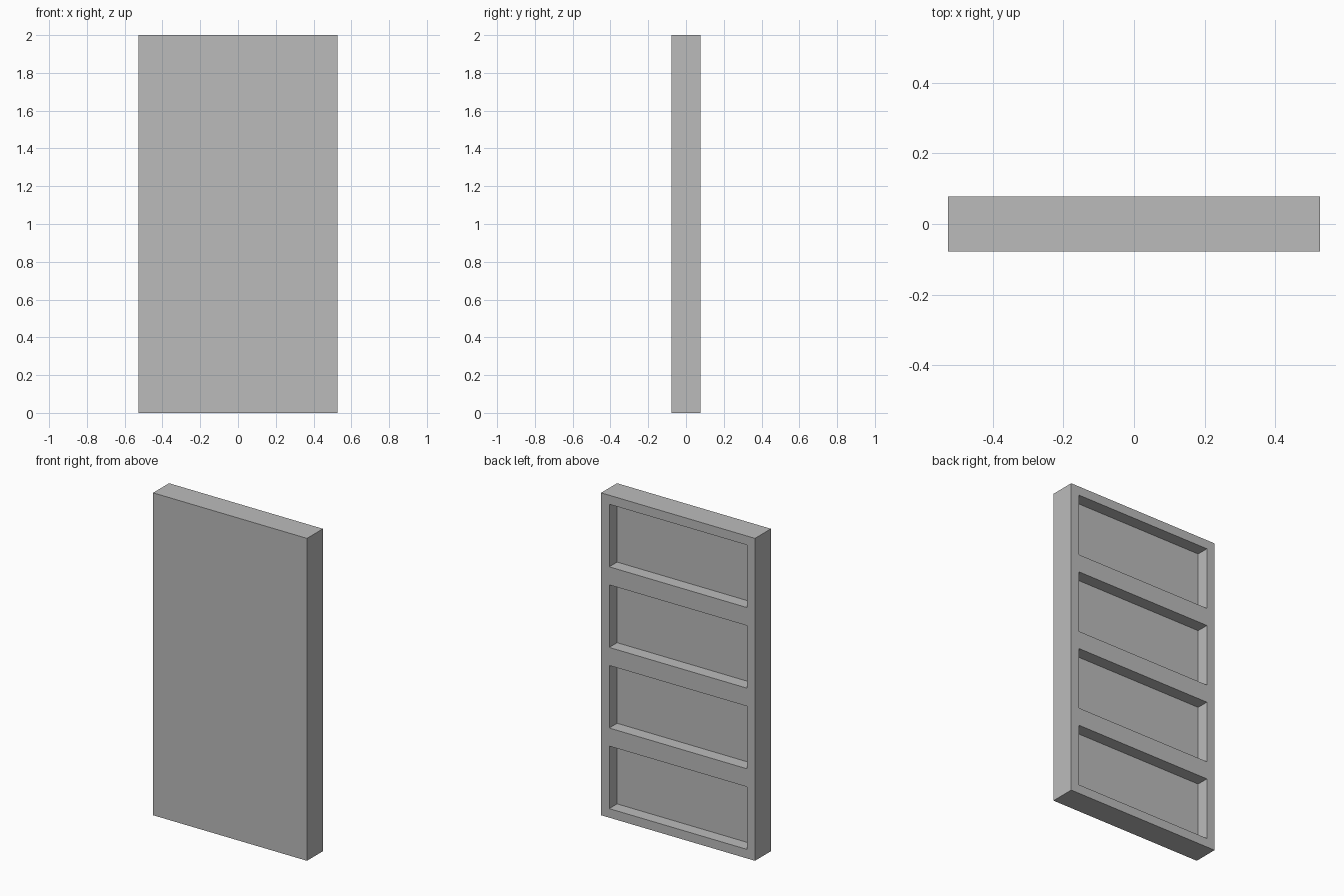
import bpy
import bmesh
from mathutils import Vector, Matrix

cube = bpy.data.objects.get("Cube")
if cube:
    bpy.data.objects.remove(cube, do_unlink=True)

WIDTH, DEPTH, HEIGHT = 1.056, 0.156, 2.0
BAYS = 4
BORDER = 0.056      # frame width around each bay
RECESS = 0.077      # depth of each bay

# Plain grey material
grey = bpy.data.materials.new("plain grey")
grey.use_nodes = True
colour = (0.5, 0.5, 0.5, 1)
grey.diffuse_color = colour
bsdf = next(n for n in grey.node_tree.nodes if n.type == "BSDF_PRINCIPLED")
bsdf.inputs["Base Color"].default_value = colour

# Solid slab standing on the ground
bm = bmesh.new()
bmesh.ops.create_cube(bm, size=1, matrix=Matrix.Translation((0, 0, HEIGHT / 2))
                      @ Matrix.Diagonal((WIDTH, DEPTH, HEIGHT, 1)))

# Split into equal bays by height
for i in range(1, BAYS):
    bmesh.ops.bisect_plane(bm, geom=bm.verts[:] + bm.edges[:] + bm.faces[:],
                           plane_co=(0, 0, HEIGHT * i / BAYS), plane_no=(0, 0, 1))
bm.normal_update()

# Frame each bay on the back, then sink its panel
bays = [f for f in bm.faces if f.normal.y > 0.9]
bmesh.ops.inset_individual(bm, faces=bays, thickness=BORDER, use_even_offset=True)
sunk = bmesh.ops.extrude_discrete_faces(bm, faces=bays)["faces"]
bmesh.ops.translate(bm, verts=list({v for f in sunk for v in f.verts}),
                    vec=Vector((0, -RECESS, 0)))
bmesh.ops.recalc_face_normals(bm, faces=bm.faces[:])

mesh = bpy.data.meshes.new("recessed_panel")
bm.to_mesh(mesh)
bm.free()
mesh.materials.append(grey)
panel = bpy.data.objects.new("recessed_panel", mesh)
bpy.context.collection.objects.link(panel)
